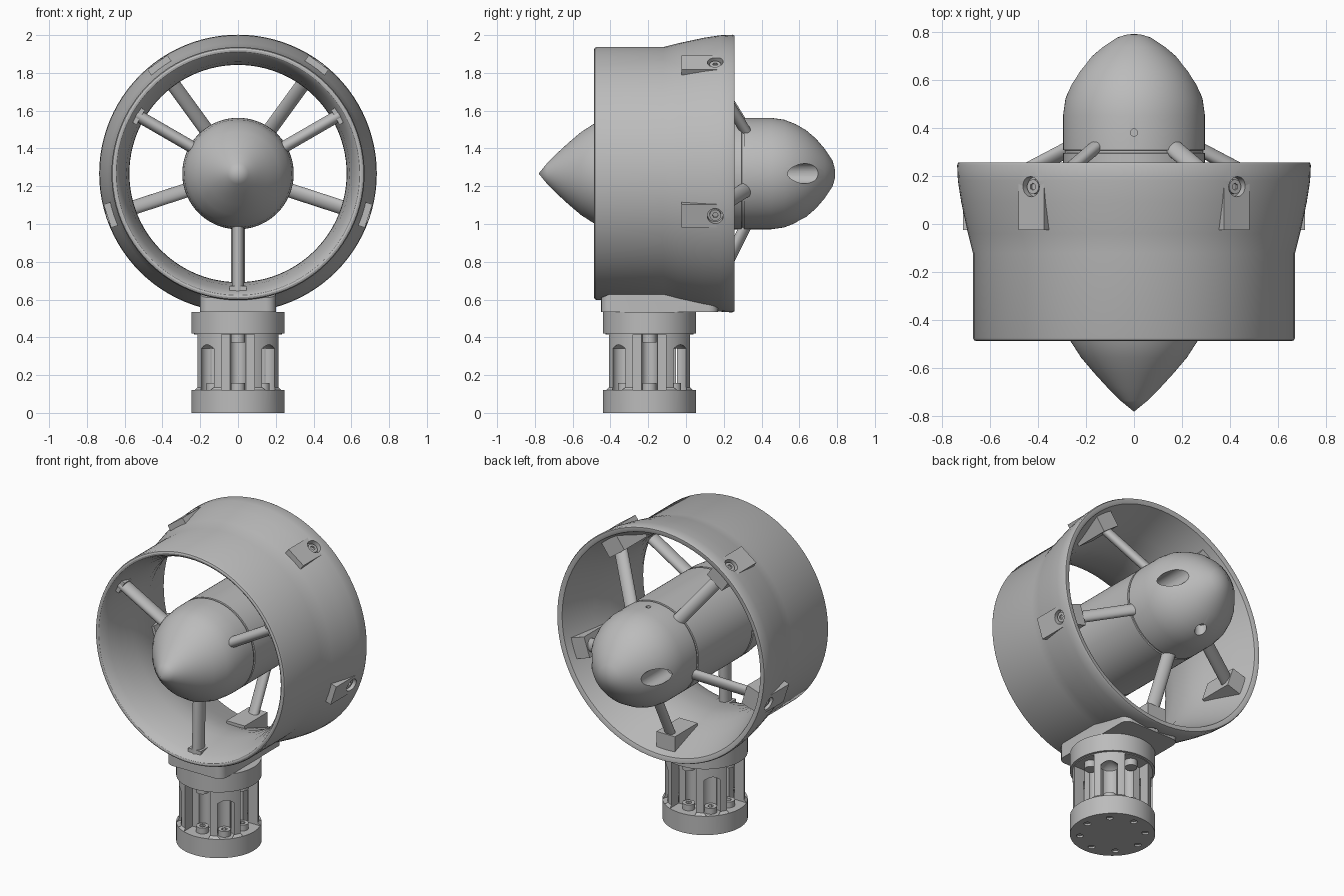
import bpy
import bmesh
from math import radians, pi
from mathutils import Matrix, Vector

cube = bpy.data.objects.get("Cube")
if cube:
    bpy.data.objects.remove(cube)

grey = bpy.data.materials.new("plain grey")
grey.use_nodes = True
colour = (0.5, 0.5, 0.5, 1)
grey.diffuse_color = colour
grey.node_tree.nodes["Principled BSDF"].inputs["Base Color"].default_value = colour

AXIS_Z = 1.267
DUCT = Matrix.Translation((0, 0, AXIS_Z))
ALONG_Y = DUCT @ Matrix.Rotation(-pi / 2, 4, "X")
BASE = Matrix.Translation((0, -0.193, 0))


def radial(angle):
    """Frame on the duct axis: x outward, y along the axis, z tangent."""
    return DUCT @ Matrix.Rotation(-radians(angle), 4, "Y")


def finish(name, bm, matrix):
    bmesh.ops.transform(bm, matrix=matrix, verts=bm.verts)
    bmesh.ops.recalc_face_normals(bm, faces=bm.faces)
    mesh = bpy.data.meshes.new(name)
    bm.to_mesh(mesh)
    bm.free()
    mesh.materials.append(grey)
    ob = bpy.data.objects.new(name, mesh)
    bpy.context.collection.objects.link(ob)
    return ob


def lathe(name, points, matrix, closed=False, steps=96):
    """Spin (radius, height) points about the local z axis."""
    bm = bmesh.new()
    vs = [bm.verts.new((r, 0, h)) for r, h in points]
    for a, b in zip(vs, vs[1:] + vs[:1] if closed else vs[1:]):
        bm.edges.new((a, b))
    bmesh.ops.spin(bm, geom=bm.verts[:] + bm.edges[:], axis=(0, 0, 1),
                   cent=(0, 0, 0), angle=2 * pi, steps=steps)
    bmesh.ops.remove_doubles(bm, verts=bm.verts, dist=0.0002)
    return finish(name, bm, matrix)


def box(name, low, high, matrix):
    bm = bmesh.new()
    bmesh.ops.create_cube(bm, size=1)
    low, high = Vector(low), Vector(high)
    fit = Matrix.Translation((low + high) / 2) @ Matrix.Diagonal((*(high - low), 1))
    return finish(name, bm, matrix @ fit)


def rod(name, start, end, matrix, size, sides=24):
    """Elliptical rod between two points; size is (across, across)."""
    start, end = Vector(start), Vector(end)
    bm = bmesh.new()
    bmesh.ops.create_cone(bm, cap_ends=True, segments=sides, radius1=1, radius2=1, depth=1)
    d = end - start
    turn = Vector((0, 0, 1)).rotation_difference(d).to_matrix().to_4x4()
    fit = Matrix.Translation((start + end) / 2) @ turn @ Matrix.Diagonal((*size, d.length, 1))
    return finish(name, bm, matrix @ fit)


def modify(ob, kind, **settings):
    mod = ob.modifiers.new(kind.title(), kind)
    for key, value in settings.items():
        setattr(mod, key, value)
    with bpy.context.temp_override(object=ob, active_object=ob, selected_objects=[ob]):
        bpy.ops.object.modifier_apply(modifier=mod.name)


def cut(cutter, *targets):
    for ob in targets:
        modify(ob, "BOOLEAN", operation="DIFFERENCE", solver="EXACT", object=cutter)
    bpy.data.objects.remove(cutter)


# Flared duct ring
duct = lathe("duct", [
    (0.655, -0.487), (0.665, -0.483), (0.67, -0.472), (0.67, -0.12),
    (0.69, -0.04), (0.718, 0.09), (0.732, 0.18), (0.735, 0.245), (0.73, 0.256),
    (0.715, 0.256), (0.7, 0.25), (0.665, 0.15), (0.625, 0.04), (0.59, -0.07),
    (0.575, -0.16), (0.577, -0.24), (0.592, -0.35), (0.615, -0.43),
    (0.635, -0.475), (0.645, -0.485)], ALONG_Y, closed=True)

# Central pod with two seams
hull = lathe("pod", [
    (0, -0.78), (0.055, -0.735), (0.11, -0.68), (0.165, -0.62), (0.22, -0.555),
    (0.265, -0.485), (0.285, -0.42), (0.294, -0.34), (0.295, -0.262),
    (0.288, -0.26), (0.288, -0.25), (0.295, -0.248), (0.295, 0.294),
    (0.288, 0.296), (0.288, 0.306), (0.295, 0.308), (0.295, 0.45),
    (0.285, 0.52), (0.262, 0.58), (0.23, 0.635), (0.185, 0.688),
    (0.13, 0.735), (0.07, 0.775), (0.03, 0.787), (0, 0.79)], ALONG_Y)
for side in (0, 180):
    cut(rod("slot_cutter", (0.225, 0.45, 0), (0.225, 0.85, 0), radial(side), (0.053, 0.053)), hull)
for angle, y, r in ((90, 0.38, 0.015), (270, 0.6, 0.035)):
    cut(rod("port_cutter", (0.2, y, 0), (0.4, y, 0), radial(angle), (r, r)), hull)

smooth = [duct, hull]

# Front struts with feet
for i, angle in enumerate((30, 150, 270)):
    frame = radial(angle)
    smooth.append(rod(f"front_strut_{i}", (0.24, -0.39, 0), (0.625, -0.4, 0), frame, (0.032, 0.045)))
    box(f"front_foot_{i}", (0.595, -0.44, -0.045), (0.635, -0.34, 0.045), frame)

# Raked rear struts, bolted through pads in the duct wall
for i in range(5):
    frame = radial(54 + 72 * i)
    smooth.append(rod(f"rear_strut_{i}", (0.22, 0.345, 0), (0.66, 0.125, 0), frame, (0.04, 0.028)))
    pad = box(f"rear_pad_{i}", (0.585, -0.025, -0.065), (0.727, 0.205, 0.065), frame)
    cut(rod("bolt_cutter", (0.695, 0.155, 0), (0.8, 0.155, 0), frame, (0.042, 0.042)), pad, duct)
    smooth.append(pad)
    bolt = rod(f"pad_bolt_{i}", (0.68, 0.155, 0), (0.715, 0.155, 0), frame, (0.03, 0.03))
    cut(rod("socket_cutter", (0.705, 0.155, 0), (0.75, 0.155, 0), frame, (0.015, 0.015), 6), bolt)
    smooth.append(bolt)

# Saddle joining duct and pedestal
bm = bmesh.new()
side = [(-0.45, 0.533), (-0.45, 0.61), (-0.4, 0.63), (-0.1, 0.65), (0, 0.63),
        (0.1, 0.597), (0.17, 0.575), (0.17, 0.533)]
face = bm.faces.new([bm.verts.new((-0.2, y, z)) for y, z in side])
grown = bmesh.ops.extrude_face_region(bm, geom=[face])["geom"]
bmesh.ops.translate(bm, vec=(0.4, 0, 0), verts=[v for v in grown if isinstance(v, bmesh.types.BMVert)])
bmesh.ops.recalc_face_normals(bm, faces=bm.faces)
corners = [e for e in bm.edges if abs(e.verts[0].co.x - e.verts[1].co.x) < 0.01
           and abs(e.verts[0].co.y - e.verts[1].co.y) < 0.01]
bmesh.ops.bevel(bm, geom=corners, offset=0.05, segments=4, profile=0.5, affect="EDGES")
smooth.append(finish("saddle", bm, Matrix()))

# Pedestal with four square pockets and four arched niches
pedestal = lathe("pedestal", [
    (0, 0), (0.247, 0), (0.247, 0.12), (0.232, 0.135), (0.232, 0.42),
    (0.247, 0.42), (0.247, 0.533), (0, 0.533)], BASE, steps=64)
smooth.append(pedestal)
for i in range(8):
    frame = BASE @ Matrix.Rotation(i * pi / 4, 4, "Z")
    square = i % 2 == 0
    r = 0.165 if square else 0.185
    if square:
        cut(box("pocket_cutter", (0.14, -0.087, 0.12), (0.3, 0.087, 0.415), frame), pedestal)
        cut(rod("drill_cutter", (0.14, 0, 0.12), (0.14, 0, 0.415), frame, (0.042, 0.042)), pedestal)
    else:
        at = frame @ Matrix.Translation((0.2, 0, 0))
        cut(lathe("niche_cutter", [(0, 0.12), (0.055, 0.12), (0.055, 0.34), (0, 0.39)], at, steps=24), pedestal)
    cut(rod("recess_cutter", (0.19, 0, -0.05), (0.19, 0, 0.012), frame, (0.02, 0.02)), pedestal)

    # Cap screws
    screw = rod(f"lower_screw_{i}", (r, 0, 0.11), (r, 0, 0.157), frame, (0.037, 0.037))
    cut(rod("socket_cutter", (r, 0, 0.135), (r, 0, 0.2), frame, (0.018, 0.018), 6), screw)
    smooth.append(screw)
    if square:
        smooth.append(rod(f"upper_screw_{i}", (r, 0, 0.373), (r, 0, 0.42), frame, (0.037, 0.037)))

# Smooth shading with sharp edges kept
bpy.ops.object.select_all(action="DESELECT")
for ob in smooth:
    ob.select_set(True)
bpy.context.view_layer.objects.active = duct
bpy.ops.object.shade_smooth_by_angle(angle=radians(30))
